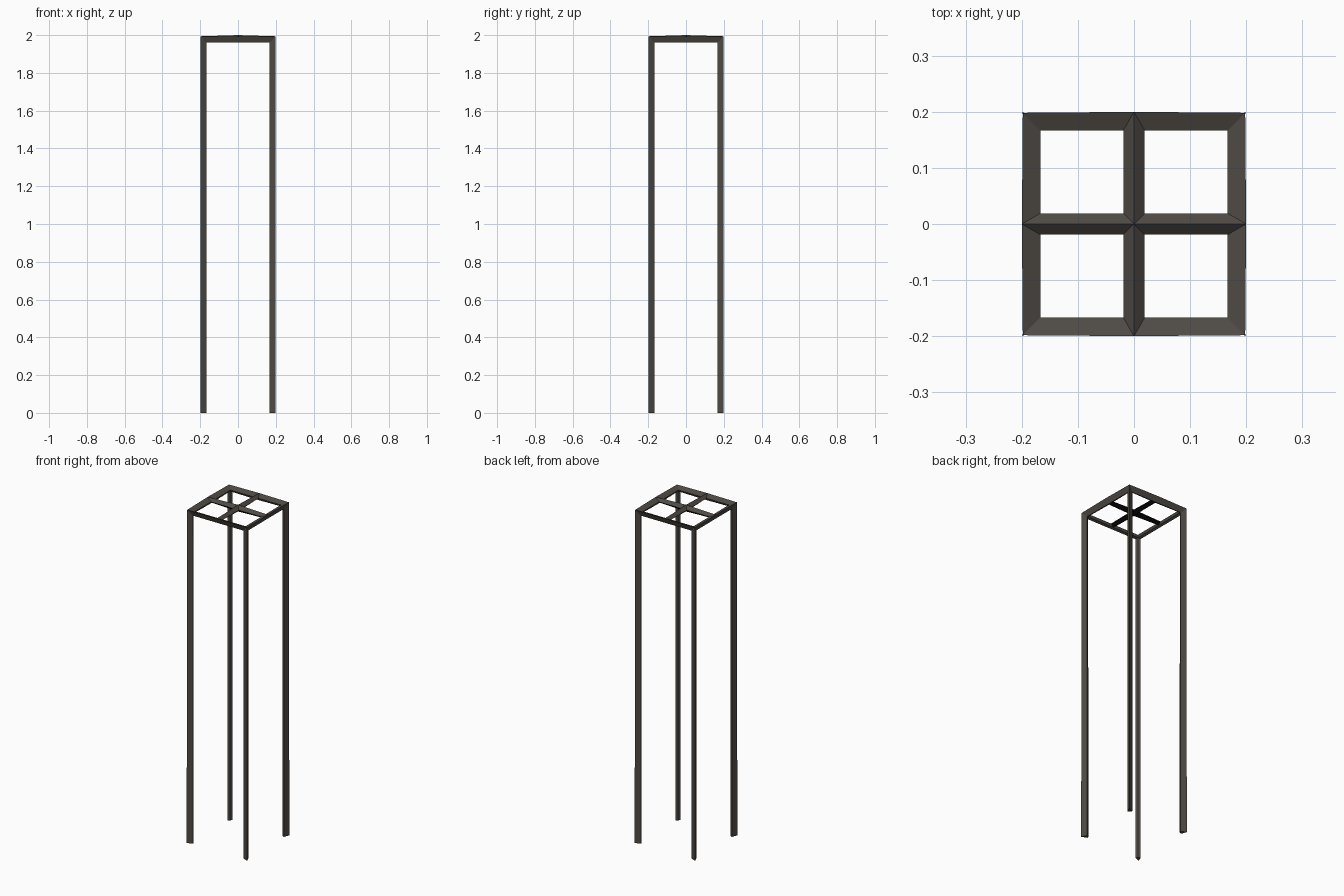
import bpy, bmesh
from math import pi
from mathutils import Vector, Matrix

if "Cube" in bpy.data.objects:
    bpy.data.objects.remove(bpy.data.objects["Cube"])

B = 0.186      # half width of the frame centre lines
ZT = 1.98      # height of the top centre lines
W = 0.019      # bar half width in the panel planes
T = 0.02       # ridge offset at the centre
M = 0.0138     # per-axis ridge offset on two-sided edges
C = 0.0122     # per-axis ridge offset at the top corners

bronze = bpy.data.materials.new("dark bronze metal")
bronze.diffuse_color = (0.077, 0.068, 0.059, 1)
bronze.use_nodes = True
bronze.node_tree.nodes["Principled BSDF"].inputs["Base Color"].default_value = bronze.diffuse_color
black = bpy.data.materials.new("black underside")
black.diffuse_color = (0.002, 0.002, 0.002, 1)
black.use_nodes = True
black.node_tree.nodes["Principled BSDF"].inputs["Base Color"].default_value = black.diffuse_color


def strut(bm, start, end, cap=False):
    """Four-sided bar between two cross-sections of four points."""
    a = [bm.verts.new(p) for p in start]
    b = [bm.verts.new(p) for p in end]
    for i in range(4):
        j = (i + 1) % 4
        bm.faces.new((a[i], a[j], b[j], b[i]))
    if cap:
        bm.faces.new(b)


def part(name, bars, dark_below=False):
    """Repeat the bars on all four sides and make one object."""
    bm = bmesh.new()
    for k in range(4):
        r = Matrix.Rotation(k * pi / 2, 3, 'Z')
        for start, end, cap in bars:
            strut(bm, [r @ Vector(p) for p in start],
                  [r @ Vector(p) for p in end], cap)
    bmesh.ops.remove_doubles(bm, verts=bm.verts, dist=1e-4)
    bmesh.ops.recalc_face_normals(bm, faces=bm.faces)
    for f in bm.faces:
        if dark_below and f.calc_center_median().z < ZT:
            f.material_index = 1
    me = bpy.data.meshes.new(name)
    bm.to_mesh(me)
    bm.free()
    me.materials.append(bronze)
    if dark_below:
        me.materials.append(black)
    bpy.context.collection.objects.link(bpy.data.objects.new(name, me))


# Rim: two half rails per side, from corner to the middle
rim = []
for s in (-1, 1):
    corner = [(s * (B + C), B + C, ZT + C), (s * (B - W), B - W, ZT),
              (s * (B - C), B - C, ZT - C), (s * (B - W), B, ZT - W)]
    middle = [(0, B + M, ZT + M), (s * W, B - W, ZT),
              (0, B - M, ZT - M), (0, B, ZT - W)]
    rim.append((corner, middle, False))
part("top_rim", rim)

# Cross bars: four spokes meeting in the centre, black underneath
part("top_cross", [(
    [(0, B + M, ZT + M), (W, B - W, ZT), (0, B - M, ZT - M), (-W, B - W, ZT)],
    [(0, 0, ZT + T), (W, W, ZT), (0, 0, ZT - T), (-W, W, ZT)], False)], True)

# Legs: kite-shaped section, slightly spreading to the foot
part("legs", [(
    [(B + C, B + C, ZT + C), (B - W, B, ZT - W),
     (B - C, B - C, ZT - C), (B, B - W, ZT - W)],
    [(B + M, B + M, 0), (B - W, B, 0), (B - M, B - M, 0), (B, B - W, 0)],
    True)])
